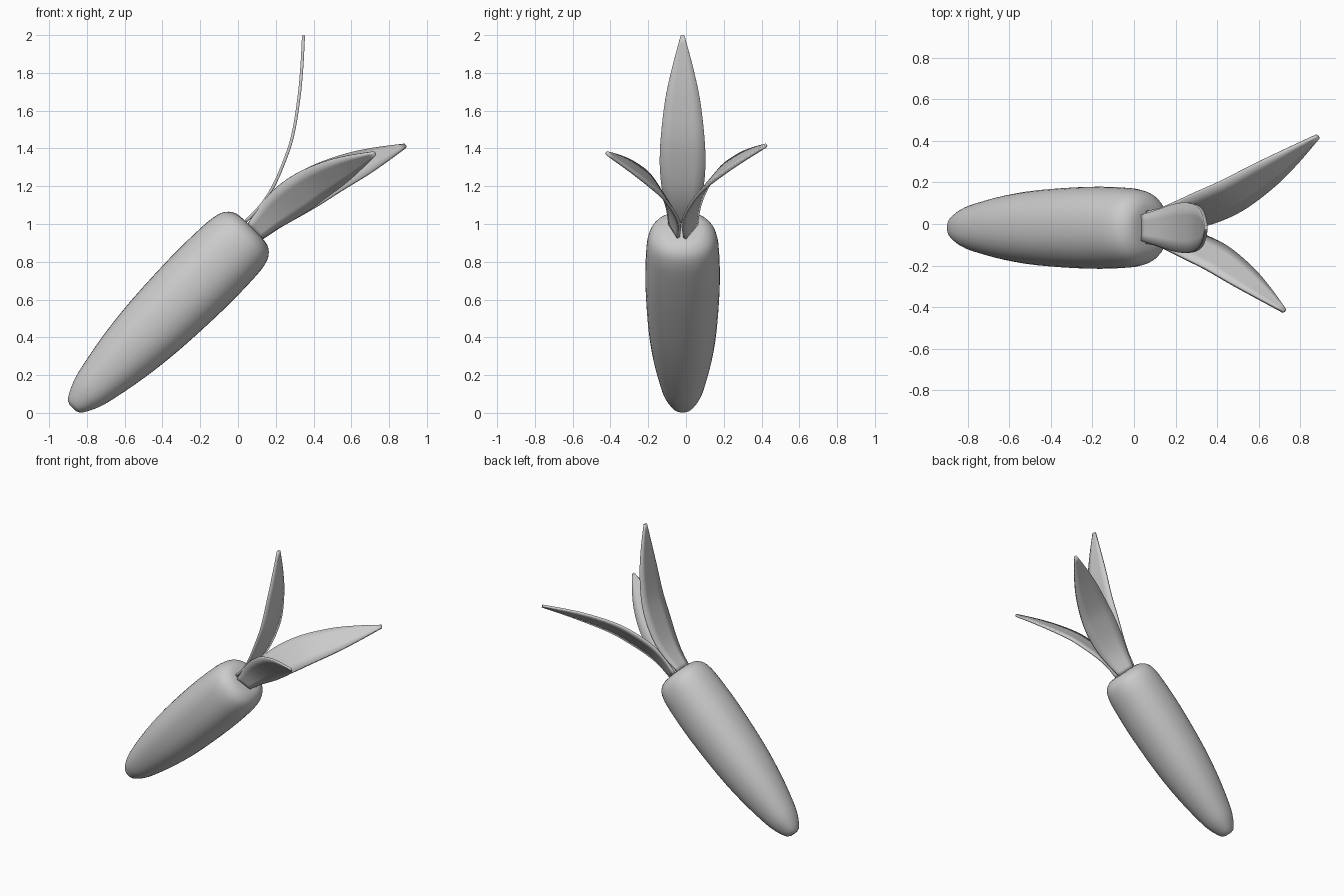
import bpy, bmesh
from math import sin, cos, pi, radians, copysign
from mathutils import Matrix, Vector

if "Cube" in bpy.data.objects:
    bpy.data.objects.remove(bpy.data.objects["Cube"])

TIP = Vector((-0.875, -0.018, 0.027))
R = 0.5 ** 0.5
# local axes: x = up-left side, y = world y, z = along the root
FRAME = Matrix(((-R, 0, R, TIP.x), (0, 1, 0, TIP.y), (R, 0, R, TIP.z), (0, 0, 0, 1)))


def smooth(pts, n=4):
    """Catmull-Rom resampling of a short point list."""
    p = [Vector(q) for q in pts]
    p = [2 * p[0] - p[1]] + p + [2 * p[-1] - p[-2]]
    out = []
    for a, b, c, d in zip(p, p[1:], p[2:], p[3:]):
        for i in range(n):
            t = i / n
            out.append(0.5 * (2 * b + (c - a) * t + (2 * a - 5 * b + 4 * c - d) * t * t
                              + (3 * b - a - 3 * c + d) * t ** 3))
    return out + [p[-2]]


def make_object(name, bm):
    bmesh.ops.recalc_face_normals(bm, faces=bm.faces)
    me = bpy.data.meshes.new(name)
    bm.to_mesh(me)
    bm.free()
    ob = bpy.data.objects.new(name, me)
    bpy.context.collection.objects.link(ob)
    for o in bpy.context.selected_objects:
        o.select_set(False)
    ob.select_set(True)
    bpy.context.view_layer.objects.active = ob
    bpy.ops.object.shade_smooth_by_angle(angle=radians(40))
    return ob


# carrot root: lofted, slightly squarish rings along the tilted axis
def root():
    profile = [(0, 0.025, 0), (0.02, 0.055, 0), (0.1, 0.095, 0), (0.2, 0.122, 0),
               (0.39, 0.157, 0), (0.62, 0.183, 0), (0.93, 0.197, 0), (1.15, 0.194, 0),
               (1.25, 0.184, 0), (1.305, 0.162, 0), (1.337, 0.12, 0), (1.345, 0.07, 0)]
    bm, n, e = bmesh.new(), 40, 2 / 2.2
    rings = []
    for s, r, _ in smooth(profile, 3):
        ring = []
        for i in range(n):
            c, d = cos(2 * pi * i / n), sin(2 * pi * i / n)
            x, y = copysign(abs(c) ** e, c) * r, copysign(abs(d) ** e, d) * r
            ring.append(bm.verts.new(FRAME @ Vector((x, y, s))))
        rings.append(ring)
    for a, b in zip(rings, rings[1:]):
        for i in range(n):
            j = (i + 1) % n
            bm.faces.new((a[i], a[j], b[j], b[i]))
    bm.faces.new(rings[0])
    bm.faces.new(rings[-1])
    make_object("carrot_root", bm)


# leaf: curved tapering blade, turned around the root axis
def leaf(name, angle, length, width):
    path = [(0, 0.05, 0.062), (0.12, 0.053, 0.088), (0.23, 0.075, 0.11), (0.36, 0.124, 0.121),
            (0.5, 0.194, 0.115), (0.66, 0.308, 0.092), (0.79, 0.415, 0.056), (0.918, 0.53, 0.01)]
    bm = bmesh.new()
    turn = FRAME @ Matrix.Rotation(radians(angle), 4, 'Z')
    rows = []
    for s, v, w in smooth(path):
        v = 0.05 + (v - 0.05) * length
        rows.append([bm.verts.new(turn @ Vector((v, k * w * width, 1.34 + s * length)))
                     for k in (-1, -0.5, 0, 0.5, 1)])
    for a, b in zip(rows, rows[1:]):
        for i in range(4):
            bm.faces.new((a[i], a[i + 1], b[i + 1], b[i]))
    ob = make_object(name, bm)
    m = ob.modifiers.new("thickness", 'SOLIDIFY')
    m.thickness, m.offset = 0.016, 0


root()
leaf("leaf_upright", 0, 1.0, 1.0)
leaf("leaf_back", 121, 0.965, 0.97)
leaf("leaf_front", -114, 0.81, 0.9)
